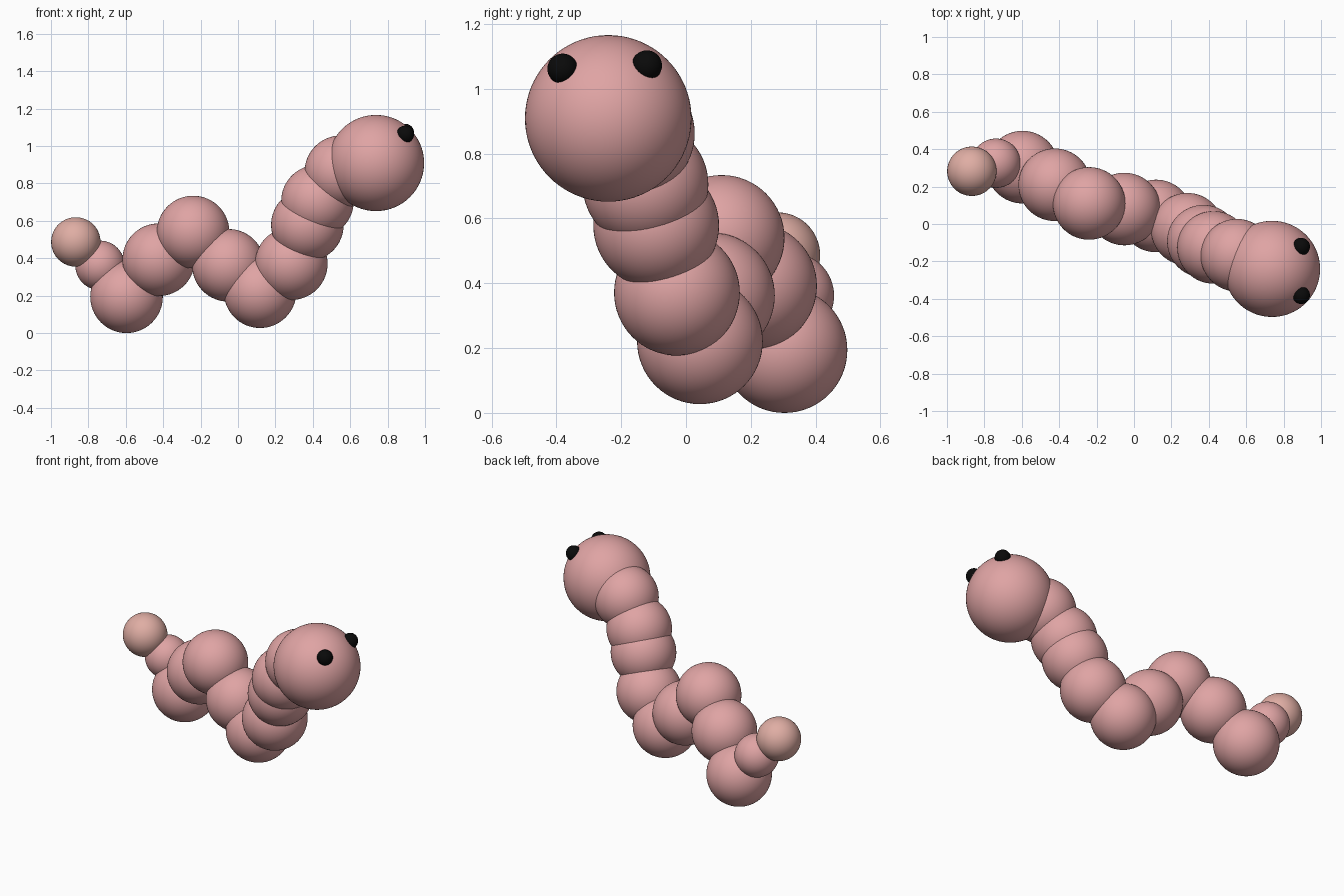
import bpy

if "Cube" in bpy.data.objects:
    bpy.data.objects.remove(bpy.data.objects["Cube"])


def material(name, rgb):
    m = bpy.data.materials.new(name)
    m.diffuse_color = (*rgb, 1)
    m.use_nodes = True
    m.node_tree.nodes["Principled BSDF"].inputs["Base Color"].default_value = m.diffuse_color
    return m


pink = material("pink", (0.74, 0.37, 0.37))
pale_pink = material("pale_pink", (0.74, 0.42, 0.37))
black = material("black", (0.003, 0.003, 0.003))


def ball(name, centre, radius, mat, segments=64):
    bpy.ops.mesh.primitive_uv_sphere_add(
        segments=segments, ring_count=segments // 2, radius=radius, location=centre)
    ob = bpy.context.object
    ob.name = name
    ob.data.materials.append(mat)
    bpy.ops.object.shade_smooth()
    return ob


# Tail: pale tip and a small joint
ball("tail_tip", (-0.867, 0.282, 0.487), 0.132, pale_pink)
ball("tail_joint", (-0.738, 0.325, 0.362), 0.132, pink)

# Body: equal balls along a wavy path, tail to neck
BODY_RADIUS = 0.194
body = [
    (-0.596, 0.304, 0.194), (-0.424, 0.210, 0.392), (-0.240, 0.110, 0.540),
    (-0.051, 0.080, 0.362), (0.118, 0.043, 0.221), (0.285, -0.028, 0.371),
    (0.371, -0.092, 0.578), (0.425, -0.125, 0.705), (0.550, -0.167, 0.862),
]
for i, c in enumerate(body, 1):
    ball(f"body_segment_{i}", c, BODY_RADIUS, pink)

# Head with an eye on each side
ball("head", (0.738, -0.240, 0.909), 0.257, pink, 80)
ball("right_eye", (0.894, -0.381, 1.062), 0.047, black, 32)
ball("left_eye", (0.894, -0.121, 1.072), 0.047, black, 32)
